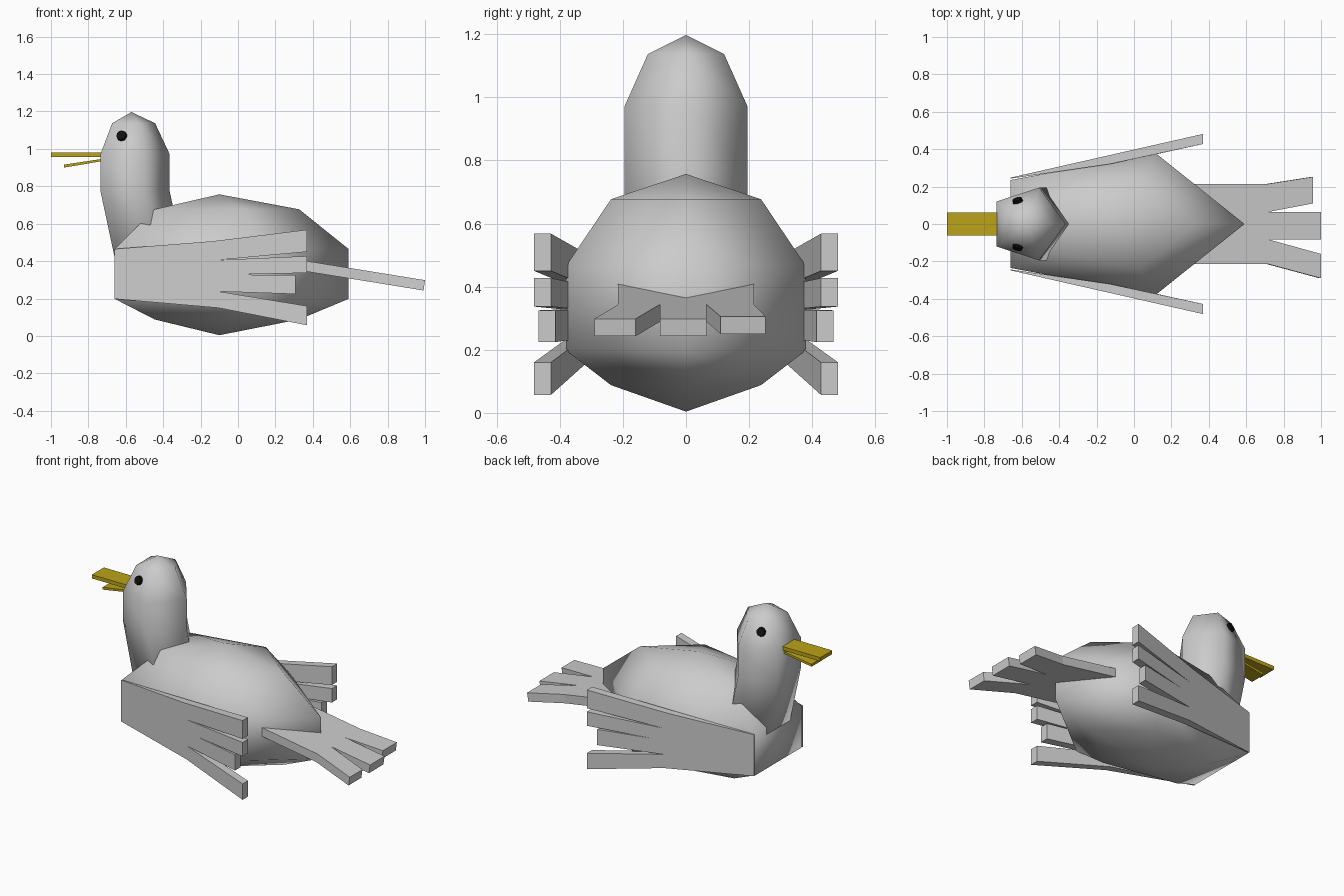
import bpy, bmesh, math
from mathutils import Vector

if "Cube" in bpy.data.objects:
    bpy.data.objects.remove(bpy.data.objects["Cube"])


def finish(name, bm, colour=None, smooth=False):
    bmesh.ops.recalc_face_normals(bm, faces=bm.faces)
    for f in bm.faces:
        f.smooth = smooth
    mesh = bpy.data.meshes.new(name)
    bm.to_mesh(mesh)
    bm.free()
    obj = bpy.data.objects.new(name, mesh)
    bpy.context.collection.objects.link(obj)
    if colour:
        mesh.materials.append(colour)
    return obj


def material(name, rgb):
    m = bpy.data.materials.new(name)
    m.diffuse_color = (*rgb, 1)
    m.use_nodes = True
    m.node_tree.nodes["Principled BSDF"].inputs["Base Color"].default_value = m.diffuse_color
    return m


def five_sided(name, rings, top=None, bottom=None):
    """Skin five-sided rings (centre x, radius x, radius y, z), closed by poles."""
    bm = bmesh.new()
    loops = []
    for cx, rx, ry, z in rings:
        angles = [math.tau * i / 5 for i in range(5)]
        loops.append([bm.verts.new((cx + rx * math.cos(a), ry * math.sin(a), z)) for a in angles])
    for a, b in zip(loops, loops[1:]):
        for i in range(5):
            j = (i + 1) % 5
            bm.faces.new((a[i], a[j], b[j], b[i]))
    for pole, loop in ((top, loops[0]), (bottom, loops[-1])):
        if pole:
            p = bm.verts.new(pole)
            for i in range(5):
                bm.faces.new((p, loop[i], loop[(i + 1) % 5]))
    return finish(name, bm, smooth=True)


def slab(name, points, faces, upper, lower, colour=None):
    """Flat outline split into faces, thickened between two placement functions."""
    bm = bmesh.new()
    a = [bm.verts.new(upper(*p)) for p in points]
    b = [bm.verts.new(lower(*p)) for p in points]
    edges = {(f[i], f[(i + 1) % len(f)]) for f in faces for i in range(len(f))}
    for f in faces:
        bm.faces.new([a[i] for i in f])
        bm.faces.new([b[i] for i in reversed(f)])
    for i, j in edges:
        if (j, i) not in edges:  # rim only
            bm.faces.new((a[j], a[i], b[i], b[j]))
    return finish(name, bm, colour)


yellow = material("beak_yellow", (0.5, 0.37, 0.01))
black = material("eye_black", (0.005, 0.005, 0.005))

# Body and head with neck
five_sided("body", [(-0.1, 0.427, 0.25, 0.677), (-0.1, 0.691, 0.4, 0.465),
                    (-0.1, 0.691, 0.4, 0.198), (-0.1, 0.427, 0.25, 0.088)],
           top=(-0.1, 0, 0.757), bottom=(-0.1, 0, 0.004))
five_sided("head_and_neck", [(-0.57, 0.127, 0.127, 1.137), (-0.57, 0.2045, 0.2045, 0.972),
                             (-0.57, 0.2045, 0.2045, 0.775), (-0.49, 0.2045, 0.2045, 0.4)],
           top=(-0.57, 0, 1.197), bottom=(-0.47, 0, 0.34))

# Wings: a plate with four feathers (x, z)
wing = [(-0.66, 0.465), (-0.66, 0.198), (-0.105, 0.15), (-0.105, 0.238), (-0.02, 0.328),
        (-0.105, 0.406), (-0.13, 0.507),
        (0.37, 0.057), (0.37, 0.16), (0.307, 0.224), (0.307, 0.325),
        (0.37, 0.337), (0.37, 0.427), (0.37, 0.45), (0.37, 0.568)]
wing_faces = [(0, 1, 2, 3, 4, 5, 6), (2, 7, 8, 3), (3, 9, 10, 4), (4, 11, 12, 5), (5, 13, 14, 6)]


def wing_inner(x):
    if x < -0.1:
        return 0.243 + (x + 0.66) * 0.146
    return 0.325 + (x + 0.1) * 0.219


for side, label in ((1, "left"), (-1, "right")):
    slab("wing_" + label, wing, wing_faces,
         lambda x, z: (x, side * (0.248 + 0.227 * (x + 0.66)), z),
         lambda x, z: (x, side * wing_inner(x), z))

# Tail: a plate with three feathers (x, y)
tail = [(0.2, 0.215), (0.2, -0.215), (0.72, -0.215), (0.72, -0.083), (0.72, 0.065), (0.72, 0.215),
        (1.0, -0.29), (1.0, -0.16), (1.0, -0.083), (1.0, 0.065), (0.957, 0.11), (0.957, 0.252)]
tail_faces = [(0, 1, 2, 3, 4, 5), (2, 6, 7, 3), (3, 8, 9, 4), (4, 10, 11, 5)]


def tail_top(x):
    return 0.405 - 0.162 * (x - 0.34)


slab("tail", tail, tail_faces,
     lambda x, y: (x, y, tail_top(x)),
     lambda x, y: (x - 0.008, y, tail_top(x) - 0.055))

# Beak halves
quad = [(0, 1, 2, 3)]
slab("upper_beak", [(-1, -0.061), (-0.7, -0.061), (-0.7, 0.061), (-1, 0.061)], quad,
     lambda x, y: (x, y, 0.982), lambda x, y: (x, y, 0.958), yellow)
slab("lower_beak", [(-0.93, -0.05), (-0.7, -0.05), (-0.7, 0.05), (-0.93, 0.05)], quad,
     lambda x, y: (x, y, 0.916 + 0.15 * (x + 0.93)),
     lambda x, y: (x, y, 0.9 + 0.17 * (x + 0.93)), yellow)

# Eyes: small discs lying on the sloping sides of the head
for side, label in ((1, "left"), (-1, "right")):
    normal = Vector((-0.289, side * 0.889, 0.355))
    turn = normal.to_track_quat('Z', 'Y').to_matrix().to_4x4()
    bm = bmesh.new()
    bmesh.ops.create_cone(bm, cap_ends=True, segments=10, radius1=0.03, radius2=0.026, depth=0.024)
    turn.translation = Vector((-0.62, side * 0.118, 1.068)) + normal * 0.006
    bm.transform(turn)
    finish("eye_" + label, bm, black)
